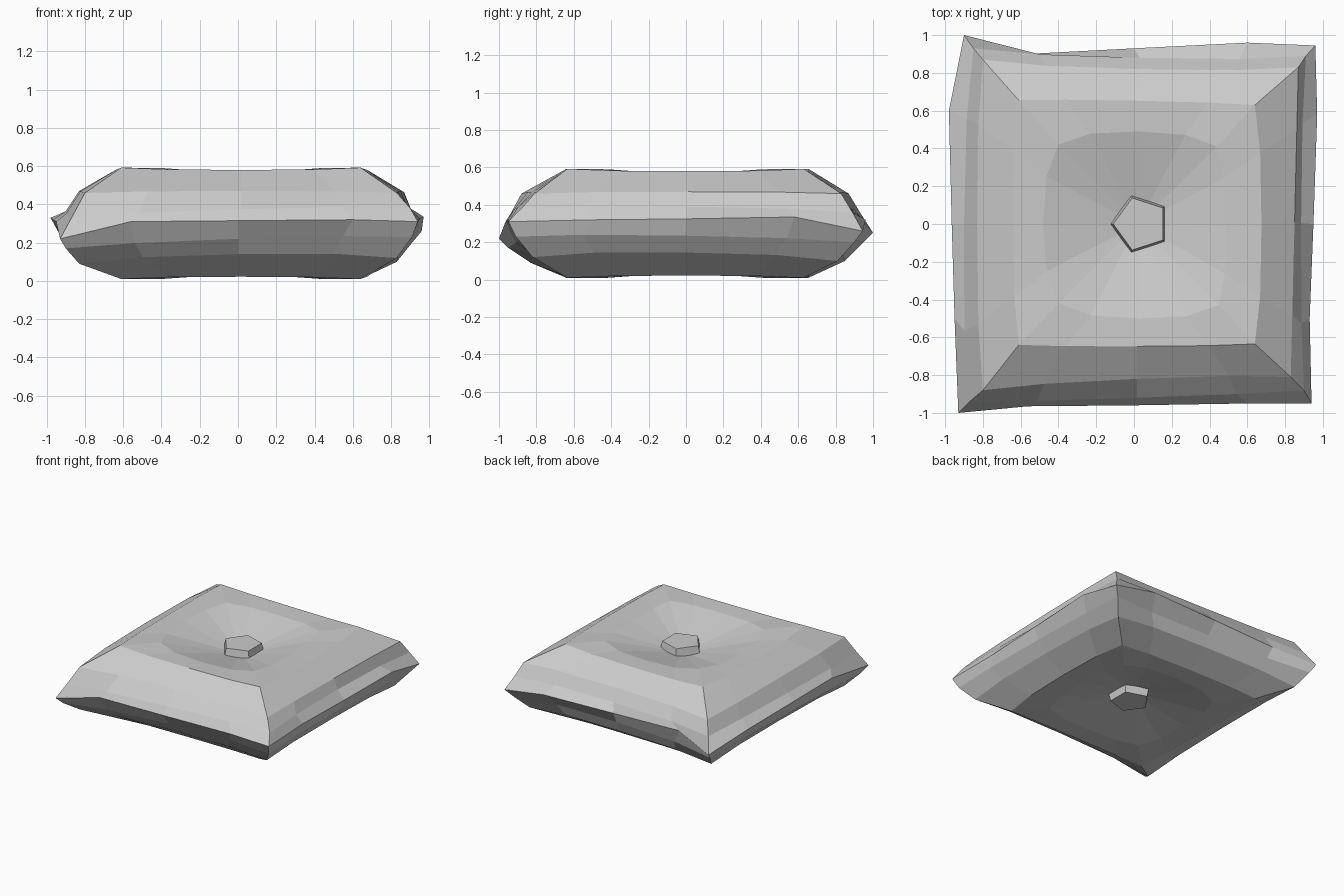
import bpy
import bmesh
from math import radians
from mathutils import Vector

cube = bpy.data.objects.get("Cube")
if cube:
    bpy.data.objects.remove(cube, do_unlink=True)

# One plain fabric colour
fabric = bpy.data.materials.new("light_grey_fabric")
fabric.use_nodes = True
GREY = (0.6, 0.6, 0.6, 1)
fabric.diffuse_color = GREY
fabric.node_tree.nodes["Principled BSDF"].inputs["Base Color"].default_value = GREY

OUT = [(0, -1), (1, 0), (0, 1), (-1, 0)]  # outward: front, left, back, right


def ring(corners, bulge, lift):
    """Four-sided loop of 16 points, each side bowed outward and lifted."""
    points = []
    for i in range(4):
        a, b = Vector(corners[i]), Vector(corners[(i + 1) % 4])
        points.append(a)
        for t, w in ((0.2, 0.8), (0.5, 1), (0.8, 0.8)):
            push = Vector((OUT[i][0] * bulge[i], OUT[i][1] * bulge[i], lift))
            points.append(a.lerp(b, t) + push * w)
    return points


def at(corners, z):
    return [(x, y, z) for x, y in corners]


def finish(bm, name):
    bmesh.ops.recalc_face_normals(bm, faces=bm.faces)
    mesh = bpy.data.meshes.new(name)
    bm.to_mesh(mesh)
    bm.free()
    mesh.materials.append(fabric)
    obj = bpy.data.objects.new(name, mesh)
    bpy.context.collection.objects.link(obj)
    return obj


# Cushion: loops from the dimpled top, round the seam, to the dimpled base
dimple = [(-0.4, -0.42), (0.45, -0.43), (0.44, 0.41), (-0.4, 0.42)]
dimple_bulge = (0.075, 0.04, 0.075, 0.08)
panel = [(-0.61, -0.64), (0.64, -0.635), (0.64, 0.63), (-0.61, 0.655)]
panel_bulge = (0.01, 0.035, 0.01, 0.03)

seam = [Vector(p) for p in [
    (-0.93, -1, 0.22), (-0.56, -0.965, 0.31), (0, -0.96, 0.315), (0.6, -0.95, 0.32),
    (0.94, -0.95, 0.31), (0.93, -0.5, 0.32), (0.95, 0, 0.325), (0.97, 0.58, 0.335),
    (0.96, 0.945, 0.26), (0.6, 0.96, 0.32), (0, 0.93, 0.32), (-0.57, 0.9, 0.32),
    (-0.9, 1, 0.25), (-0.98, 0.6, 0.33), (-0.965, 0, 0.32), (-0.95, -0.5, 0.31)]]

loops = [
    ring(at(dimple, 0.59), dimple_bulge, -0.015),
    ring(at(panel, 0.592), panel_bulge, -0.012),
    ring([(-0.8, -0.88, 0.46), (0.83, -0.81, 0.46), (0.87, 0.83, 0.46), (-0.8, 0.87, 0.46)],
         (-0.025, 0, -0.03, 0.03), 0.01),
    ring([(-0.87, -0.94, 0.33), (0.9, -0.88, 0.38), (0.91, 0.89, 0.36), (-0.85, 0.93, 0.36)],
         (0.01, -0.02, -0.03, 0.04), 0.02),
    seam,
    ring([(-0.9, -0.95, 0.17), (0.91, -0.91, 0.23), (0.91, 0.9, 0.2), (-0.88, 0.95, 0.2)],
         (-0.04, 0, -0.06, 0.02), 0.02),
    ring([(-0.83, -0.83, 0.09), (0.83, -0.82, 0.12), (0.83, 0.81, 0.1), (-0.82, 0.85, 0.1)],
         (0, 0.01, 0, 0.01), 0.035),
    ring(at(panel, 0.01), panel_bulge, 0.012),
    ring(at(dimple, 0.01), dimple_bulge, 0.015),
]
bm = bmesh.new()
rows = [[bm.verts.new(p) for p in loop] for loop in loops]
for upper, lower in zip(rows, rows[1:]):
    for i in range(16):
        j = (i + 1) % 16
        bm.faces.new((upper[i], upper[j], lower[j], lower[i]))
for row, z in ((rows[0], 0.45), (rows[-1], 0.12)):
    centre = bm.verts.new((0.02, 0, z))
    for i in range(16):
        bm.faces.new((row[i], row[(i + 1) % 16], centre))
finish(bm, "cushion")

# Five-sided tufting buttons seated in both dimples, one corner to the right
for name, z, r_low, r_high in (("top_button", 0.49, 0.168, 0.145),
                               ("bottom_button", 0.085, 0.145, 0.168)):
    bm = bmesh.new()
    bmesh.ops.create_cone(bm, cap_ends=True, segments=5, radius1=r_low,
                          radius2=r_high, depth=0.1)
    button = finish(bm, name)
    button.location = (0.035, 0, z)
    button.rotation_euler.z = radians(90)
